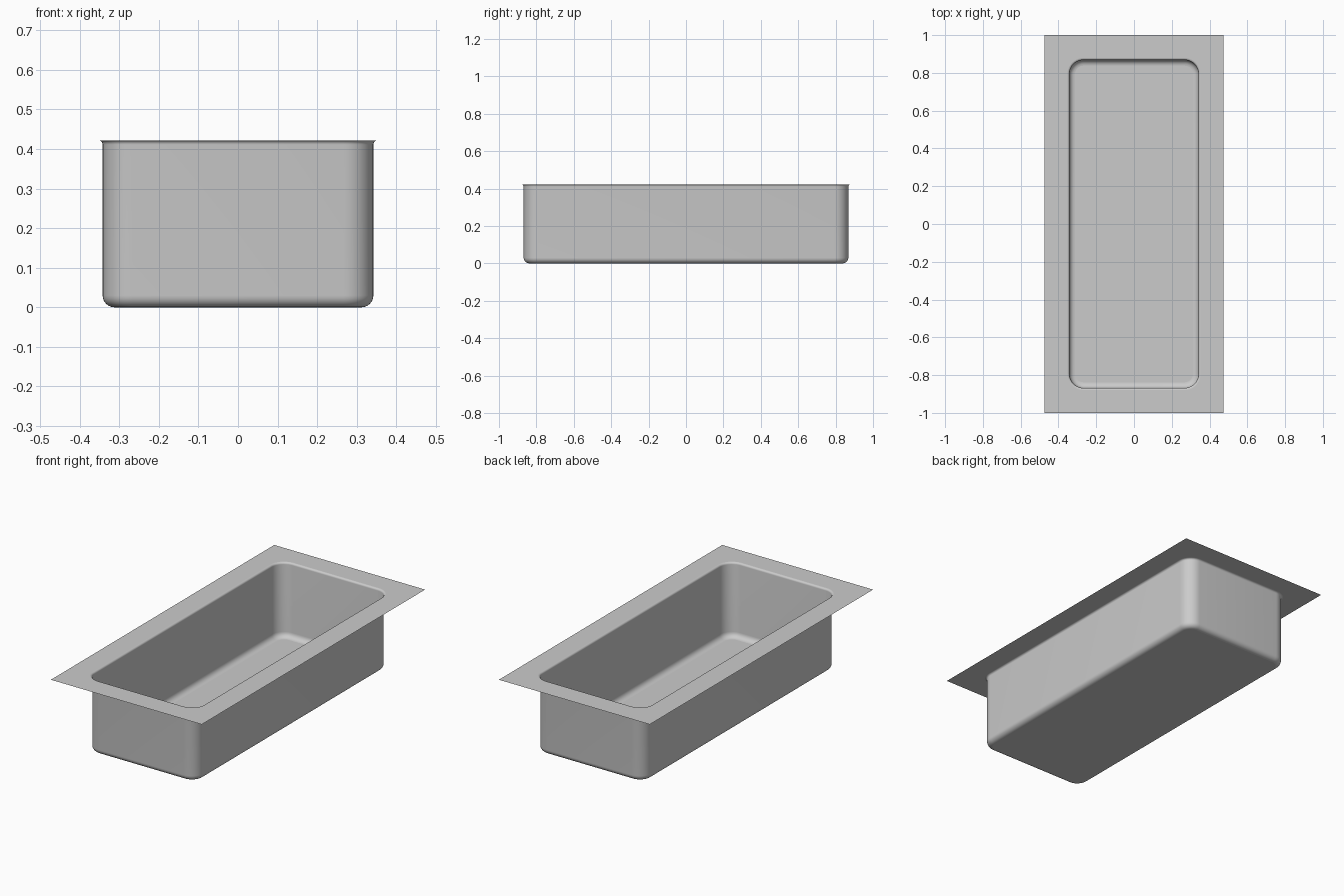
import bpy, bmesh, math

cube = bpy.data.objects.get("Cube")
if cube:
    bpy.data.objects.remove(cube)

HEIGHT = 0.422
FLANGE_X, FLANGE_Y = 0.473, 1.0
TUB_X, TUB_Y = 0.342, 0.868
CORNER, FLOOR_R, LIP_R = 0.075, 0.03, 0.011
STEPS = 10
SIGNS = [(1, 1), (-1, 1), (-1, -1), (1, -1)]

steel = bpy.data.materials.new("brushed_steel_grey")
steel.use_nodes = True
colour = (0.6, 0.6, 0.6, 1)
steel.diffuse_color = colour
steel.node_tree.nodes["Principled BSDF"].inputs["Base Color"].default_value = colour


def ring(bm, offset, z):
    """Rounded rectangle grown by offset, counter-clockwise."""
    verts = []
    for k, (sx, sy) in enumerate(SIGNS):
        for i in range(STEPS + 1):
            a = (k + i / STEPS) * math.pi / 2
            r = CORNER + offset
            verts.append(bm.verts.new((sx * (TUB_X - CORNER) + r * math.cos(a),
                                       sy * (TUB_Y - CORNER) + r * math.sin(a), z)))
    return verts


# Wall section: floor fillet, straight wall, flared lip
profile = []
for i in range(7):
    a = i / 6 * math.pi / 2
    profile.append((FLOOR_R * (math.sin(a) - 1), FLOOR_R * (1 - math.cos(a))))
for i in range(6):
    a = i / 5 * math.pi / 2
    profile.append((LIP_R * (1 - math.cos(a)), HEIGHT - LIP_R * (1 - math.sin(a))))

bm = bmesh.new()
rings = [ring(bm, off, z) for off, z in profile]
n = len(rings[0])

# Floor and walls, facing inward
floor = bm.faces.new(rings[0])
for low, high in zip(rings, rings[1:]):
    for i in range(n):
        j = (i + 1) % n
        bm.faces.new((low[j], low[i], high[i], high[j]))

# Flat rectangular flange around the opening
lip = rings[-1]
flange = []
corners = [bm.verts.new((sx * FLANGE_X, sy * FLANGE_Y, HEIGHT)) for sx, sy in SIGNS]
for k in range(4):
    start = k * (STEPS + 1)
    for i in range(start, start + STEPS):
        flange.append(bm.faces.new((lip[i], corners[k], lip[i + 1])))
    end = start + STEPS
    after = (k + 1) % 4
    flange.append(bm.faces.new((lip[end], corners[k], corners[after], lip[(end + 1) % n])))

for f in bm.faces:
    f.smooth = True
for f in flange + [floor]:
    f.smooth = False

mesh = bpy.data.meshes.new("sink_basin")
bm.to_mesh(mesh)
bm.free()
mesh.materials.append(steel)
basin = bpy.data.objects.new("sink_basin", mesh)
bpy.context.collection.objects.link(basin)
